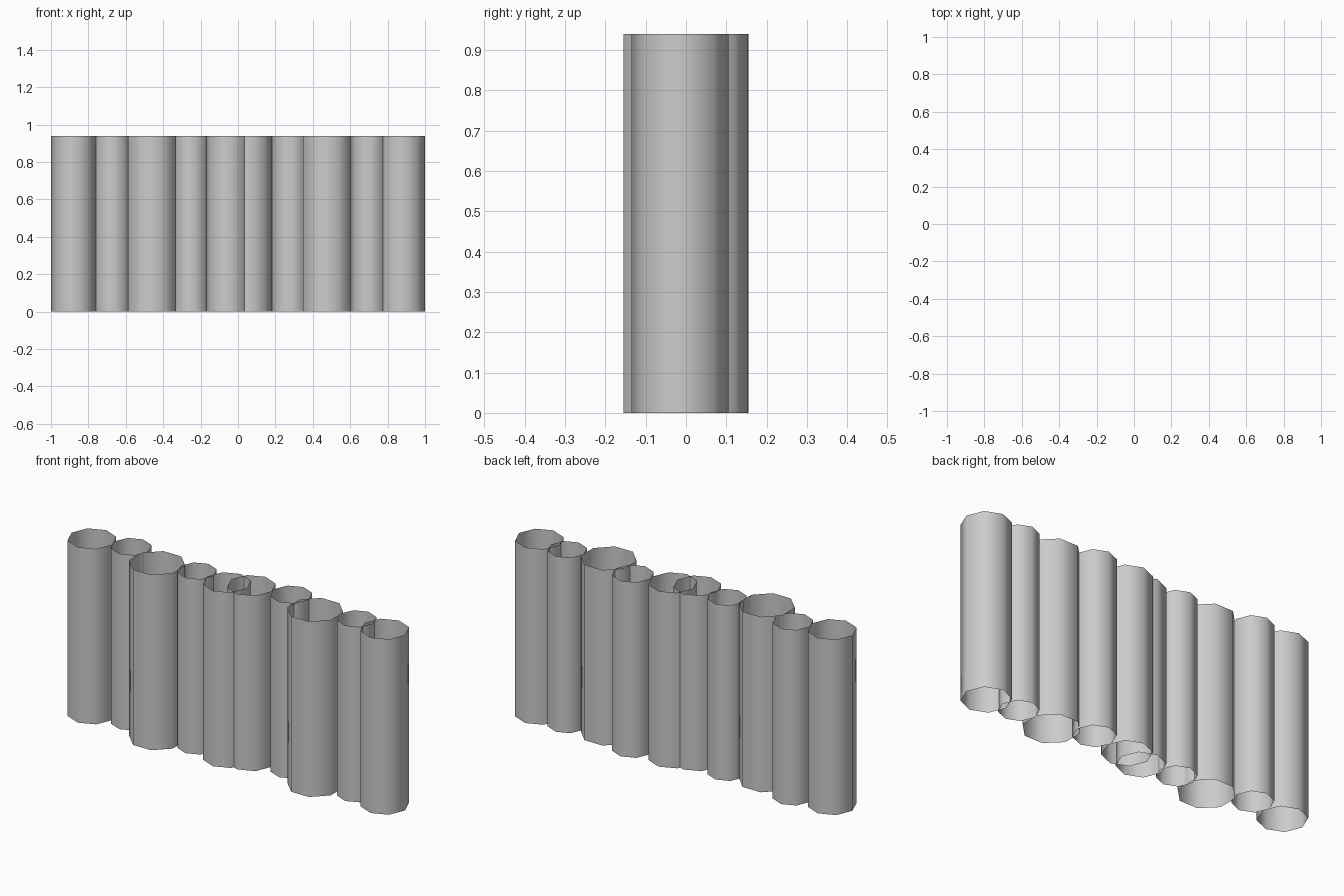
import bpy, bmesh, math

if "Cube" in bpy.data.objects:
    bpy.data.objects.remove(bpy.data.objects["Cube"])

HEIGHT = 0.94
SIDES = 8

# open-ended log shell: a smooth eight-sided tube without caps
def log(name, x, y, r, turn):
    bm = bmesh.new()
    rings = []
    for z in (0, HEIGHT):
        rings.append([bm.verts.new((x + r * math.cos(math.radians(turn) + i * math.tau / SIDES),
                                    y + r * math.sin(math.radians(turn) + i * math.tau / SIDES), z))
                      for i in range(SIDES)])
    for i in range(SIDES):
        j = (i + 1) % SIDES
        f = bm.faces.new((rings[0][i], rings[0][j], rings[1][j], rings[1][i]))
        f.smooth = True
    me = bpy.data.meshes.new(name)
    bm.to_mesh(me)
    bm.free()
    bpy.context.collection.objects.link(bpy.data.objects.new(name, me))

# x, y, radius, turn of each log along the palisade
logs = [
    (-0.88, 0.02, 0.12, 0), (-0.672, 0.055, 0.1, 0),
    (-0.46, -0.027, 0.139, 22.5), (-0.25, 0.01, 0.097, 0),
    (-0.055, -0.016, 0.118, 0), (0.062, 0.024, 0.12, 0),
    (0.28, 0.05, 0.103, 0), (0.477, -0.027, 0.139, 22.5),
    (0.70, 0.005, 0.097, 0), (0.88, -0.015, 0.12, 0),
]
for n, p in enumerate(logs):
    log(f"palisade_log_{n + 1}", *p)
